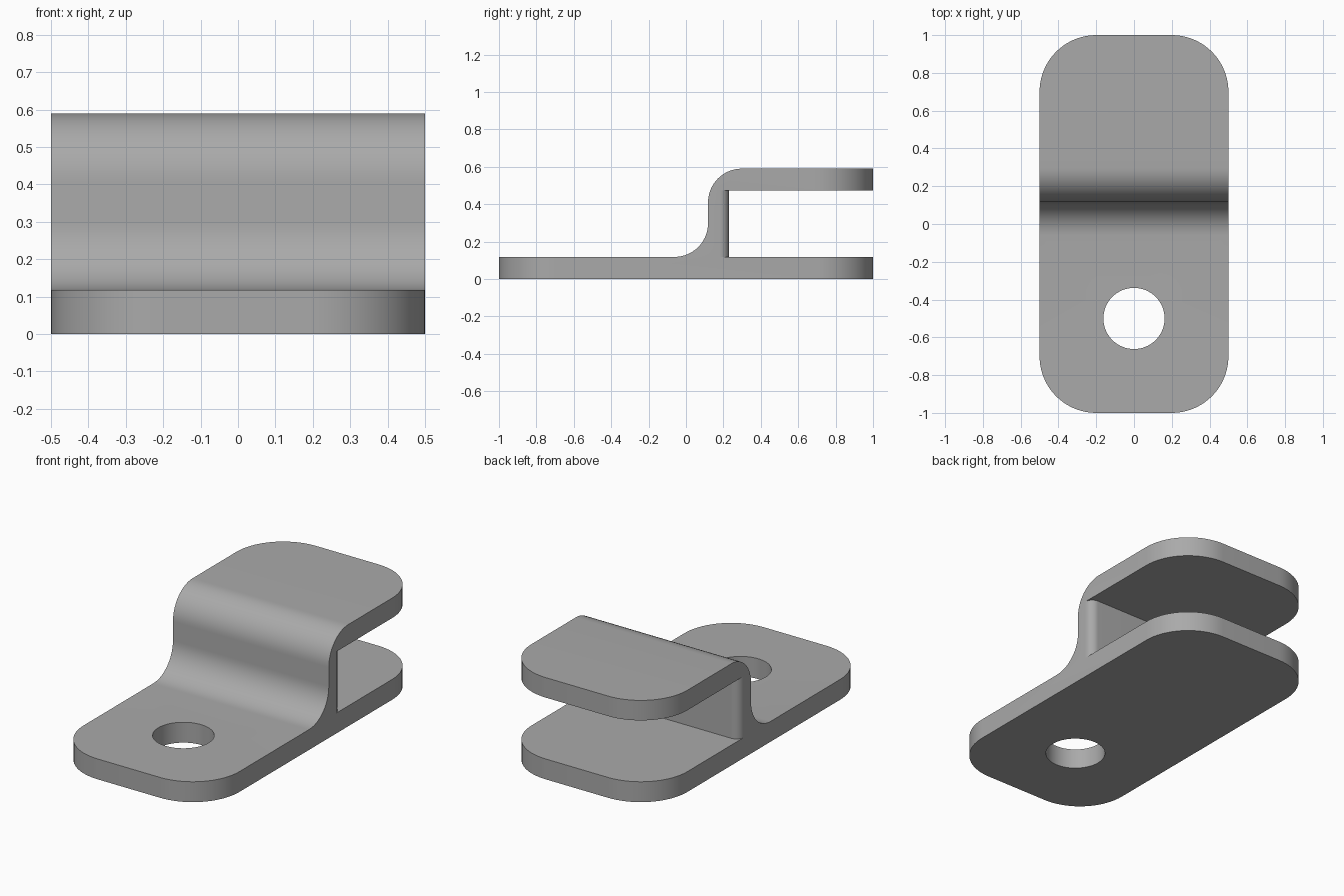
import bpy, bmesh, math
from mathutils import Vector

if "Cube" in bpy.data.objects:
    bpy.data.objects.remove(bpy.data.objects["Cube"])


def arc(cx, cy, r, a0, a1, n=14):
    """Points on an arc, angles in degrees."""
    return [(cx + r * math.cos(math.radians(a0 + (a1 - a0) * i / n)),
             cy + r * math.sin(math.radians(a0 + (a1 - a0) * i / n)))
            for i in range(n + 1)]


def prism(name, pts, lo, hi, axis):
    """Extrude a 2D outline along x (outline in yz) or z (outline in xy)."""
    bm = bmesh.new()
    place = (lambda p: (lo, *p)) if axis == 'x' else (lambda p: (*p, lo))
    face = bm.faces.new([bm.verts.new(place(p)) for p in pts])
    new = bmesh.ops.extrude_face_region(bm, geom=[face])['geom']
    step = Vector((hi - lo, 0, 0) if axis == 'x' else (0, 0, hi - lo))
    bmesh.ops.translate(bm, vec=step,
                        verts=[g for g in new if isinstance(g, bmesh.types.BMVert)])
    bmesh.ops.recalc_face_normals(bm, faces=bm.faces)
    mesh = bpy.data.meshes.new(name)
    bm.to_mesh(mesh)
    bm.free()
    ob = bpy.data.objects.new(name, mesh)
    bpy.context.collection.objects.link(ob)
    return ob


def boolean(ob, cutter, operation):
    mod = ob.modifiers.new(cutter.name, 'BOOLEAN')
    mod.operation, mod.solver, mod.object = operation, 'EXACT', cutter
    bpy.context.view_layer.objects.active = ob
    bpy.ops.object.modifier_apply(modifier=mod.name)
    bpy.data.objects.remove(cutter)


T, H = 0.118, 0.59          # plate thickness, total height
FRONT, BACK = 0.118, 0.23   # faces of the upright web
R = 0.18                    # fillet radius of the step

# Stepped side profile, extruded across the width
profile = ([(1.1, 0), (1.1, H)]
           + arc(FRONT + R, H - R, R, 90, 180)
           + arc(FRONT - R, T + R, R, 0, -90)
           + [(-1.1, T), (-1.1, 0)])
bracket = prism("clamp_bracket", profile, -0.6, 0.6, 'x')

# Rounded rectangular outline seen from above
outline = []
for sx, sy, a in ((1, 1, 0), (-1, 1, 90), (-1, -1, 180), (1, -1, 270)):
    outline += arc(sx * 0.2, sy * 0.7, 0.3, a, a + 90, 18)
boolean(bracket, prism("outline_cutter", outline, -0.2, 1, 'z'), 'INTERSECT')

# Slot behind the web, leaving rounded vertical web edges
r = 0.05
half = arc(0.5 - r, BACK - r, r, 0, 90, 10)
slot = ([(0.7, 1.2), (0.7, BACK - r)] + half
        + [(-x, y) for x, y in reversed(half)] + [(-0.7, BACK - r), (-0.7, 1.2)])
boolean(bracket, prism("slot_cutter", slot, T, 0.474, 'z'), 'DIFFERENCE')

# Bolt hole in the front plate
hole = arc(0, -0.5, 0.162, 0, 360, 64)[:-1]
boolean(bracket, prism("hole_cutter", hole, -0.2, 0.3, 'z'), 'DIFFERENCE')

# Single grey finish, smooth curves with sharp edges
grey = bpy.data.materials.new("grey metal")
grey.diffuse_color = (0.40, 0.40, 0.40, 1)
grey.use_nodes = True
grey.node_tree.nodes["Principled BSDF"].inputs["Base Color"].default_value = grey.diffuse_color
bracket.data.materials.clear()
bracket.data.materials.append(grey)
for poly in bracket.data.polygons:
    poly.material_index = 0
bpy.ops.object.select_all(action='DESELECT')
bracket.select_set(True)
bpy.context.view_layer.objects.active = bracket
bpy.ops.object.shade_smooth_by_angle(angle=math.radians(30))
